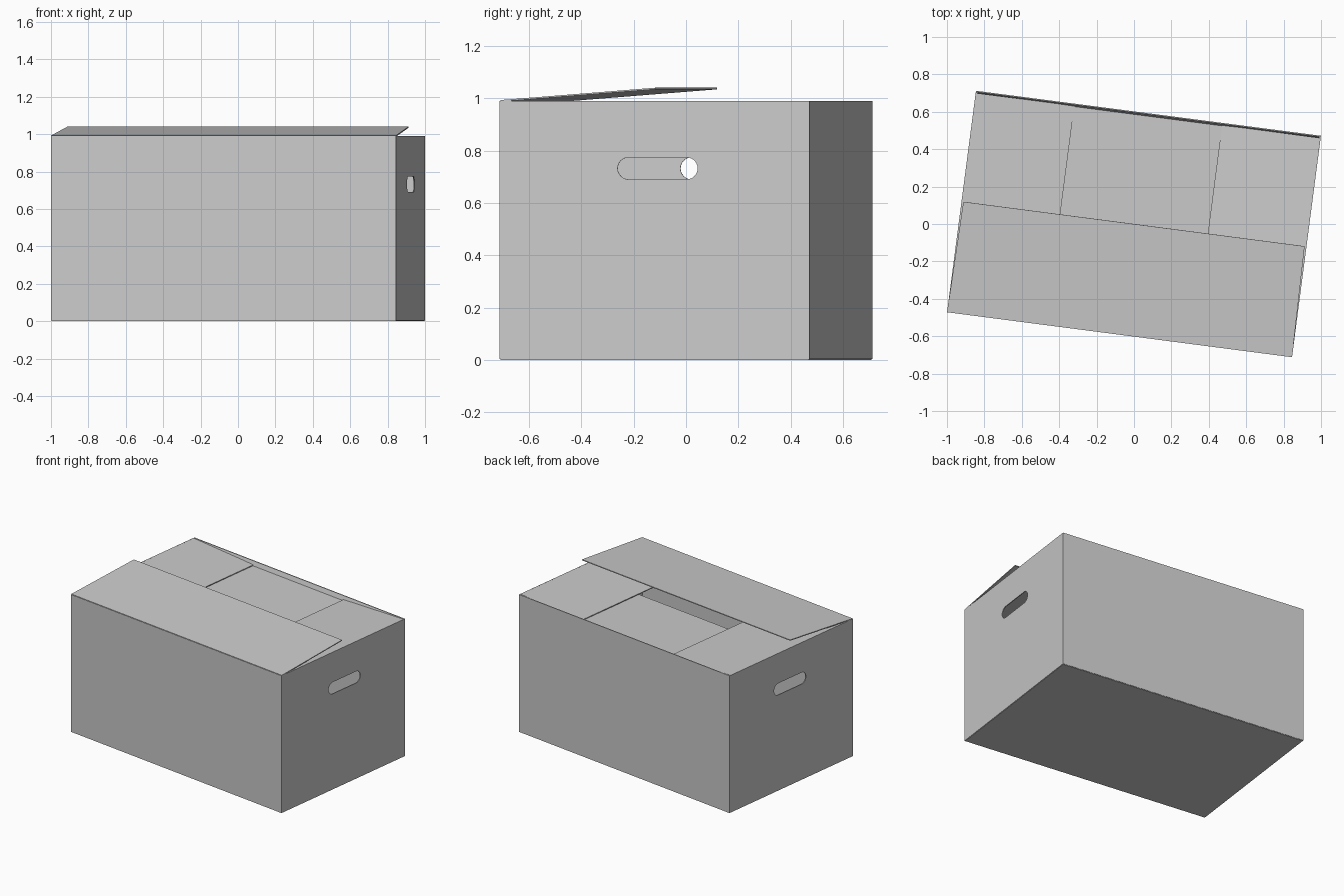
import bpy, bmesh, math
from mathutils import Matrix, Vector

cube = bpy.data.objects.get("Cube")
if cube:
    bpy.data.objects.remove(cube, do_unlink=True)

HL, HW, H = 0.93, 0.597, 0.99      # half length, half width, wall height
T = 0.006                          # card thickness
TURN = Matrix.Rotation(math.radians(-7.43), 4, 'Z')

card = bpy.data.materials.new("grey_card")
card.use_nodes = True
GREY = (0.6, 0.6, 0.6, 1)
card.diffuse_color = GREY
card.node_tree.nodes["Principled BSDF"].inputs["Base Color"].default_value = GREY


def finish(name, bm):
    """Turn a thin sheet into a card panel."""
    mesh = bpy.data.meshes.new(name)
    bm.to_mesh(mesh)
    bm.free()
    mesh.materials.append(card)
    ob = bpy.data.objects.new(name, mesh)
    bpy.context.collection.objects.link(ob)
    ob.matrix_world = TURN
    mod = ob.modifiers.new("thickness", 'SOLIDIFY')
    mod.thickness = T
    mod.offset = 0
    return ob


def strip(name, rows):
    """Panel made of quads between successive point pairs."""
    bm = bmesh.new()
    pairs = [[bm.verts.new(p) for p in row] for row in rows]
    for (a, b), (c, d) in zip(pairs, pairs[1:]):
        bm.faces.new((a, b, d, c))
    return finish(name, bm)


def end_wall(name, x):
    """End wall with a rounded hand hole."""
    bm = bmesh.new()
    y = HW - T / 2
    outer = [(-y, T / 2), (y, T / 2), (y, H), (-y, H)]
    cy, cz, r, half = 0.012, 0.732, 0.042, 0.112
    hole = []
    for i in range(26):
        side = 1 if i < 13 else -1
        a = math.radians(-90 + 15 * (i if i < 13 else i - 1))
        hole.append((cy + side * half + r * math.cos(a), cz + r * math.sin(a)))
    edges = []
    for loop in (outer, hole):
        vs = [bm.verts.new((x, p[0], p[1])) for p in loop]
        edges += [bm.edges.new((vs[i - 1], vs[i])) for i in range(len(vs))]
    bmesh.ops.triangle_fill(bm, use_beauty=True, use_dissolve=False,
                            edges=edges, normal=Vector((1, 0, 0)))
    return finish(name, bm)


# Floor and long walls
X, Y = HL - T / 2, HW - T / 2
strip("floor", [((-X, -Y, T / 2), (X, -Y, T / 2)), ((-X, Y, T / 2), (X, Y, T / 2))])
for name, y in (("front_wall", -Y), ("back_wall", Y)):
    strip(name, [((-HL, y, T / 2), (HL, y, T / 2)), ((-HL, y, H), (HL, y, H))])

# End walls and end flaps, which dip slightly inwards
for side, s in (("left", 1), ("right", -1)):
    end_wall(side + "_wall", s * X)
    yf = HW - 0.012
    strip(side + "_flap", [((s * X, -yf, H - T / 2), (s * X, yf, H - T / 2)),
                           ((s * 0.398, -yf, 0.962), (s * 0.398, yf, 0.962))])

# Front flap, slightly raised
strip("front_flap", [((-HL, -HW + T / 2, H), (HL, -HW + T / 2, H)),
                     ((-HL + 0.01, 0, 1.037), (HL - 0.01, 0, 1.037))])

# Back flap, creased at the hinge and tucked under the end flaps
XB = HL - 0.01
strip("back_flap", [((-XB, Y, H - T / 2), (XB, Y, H - T / 2)),
                    ((-XB, HW - 0.014, 0.956), (XB, HW - 0.014, 0.956)),
                    ((-XB, 0, 0.944), (XB, 0, 0.944))])
